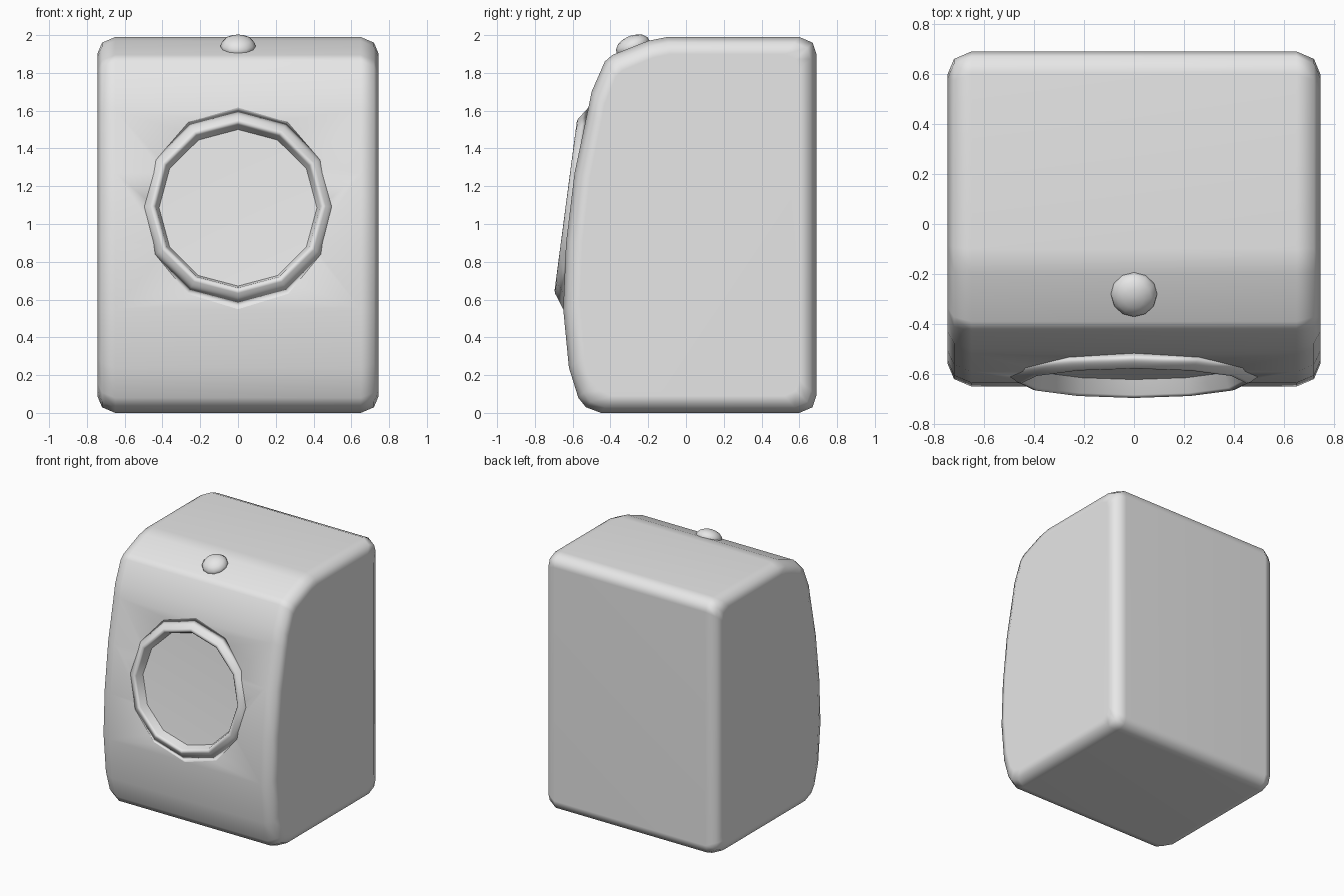
import bpy, bmesh
from math import sin, cos, pi, radians

cube = bpy.data.objects.get("Cube")
if cube:
    bpy.data.objects.remove(cube, do_unlink=True)

grey = bpy.data.materials.new("plain grey")
grey.use_nodes = True
colour = (0.8, 0.8, 0.8, 1)
grey.diffuse_color = colour
grey.node_tree.nodes["Principled BSDF"].inputs["Base Color"].default_value = colour


def loft(name, rings):
    """Skin a list of equal-sized point rings and cap both ends."""
    bm = bmesh.new()
    loops = [[bm.verts.new(p) for p in ring] for ring in rings]
    for a, b in zip(loops, loops[1:]):
        n = len(a)
        for i in range(n):
            j = (i + 1) % n
            bm.faces.new((a[i], a[j], b[j], b[i]))
    bm.faces.new(loops[0])
    bm.faces.new(loops[-1])
    bmesh.ops.recalc_face_normals(bm, faces=bm.faces)
    mesh = bpy.data.meshes.new(name)
    bm.to_mesh(mesh)
    bm.free()
    for f in mesh.polygons:
        f.use_smooth = True
    mesh.materials.append(grey)
    obj = bpy.data.objects.new(name, mesh)
    bpy.context.collection.objects.link(obj)
    return obj


def lathe(name, profile, sides, location, tilt):
    """Turn (radius, height) points about local z, then tilt towards the front."""
    rings = [[(r * cos(2 * pi * i / sides), r * sin(2 * pi * i / sides), h)
              for i in range(sides)] for r, h in profile]
    obj = loft(name, rings)
    obj.location = location
    obj.rotation_euler.x = radians(tilt)
    return obj


def even_shading(obj):
    mod = obj.modifiers.new("even_shading", 'WEIGHTED_NORMAL')
    mod.mode = 'FACE_AREA'


# Cabinet: side outline with a bowed front, rounded towards both flanks
outline = [(0.60, 0), (0.67, 0.03), (0.69, 0.09), (0.69, 1.90), (0.67, 1.96),
           (0.60, 1.99), (-0.10, 1.99), (-0.20, 1.97), (-0.39, 1.895),
           (-0.43, 1.86), (-0.50, 1.70), (-0.52, 1.60), (-0.59, 1.27),
           (-0.635, 0.90), (-0.65, 0.55), (-0.62, 0.24), (-0.57, 0.08),
           (-0.53, 0.03), (-0.45, 0)]
flank = [(0.745, 0.09), (0.72, 0.03), (0.65, 0)]


def section(x, inset):
    sy, sz = 1 - inset / 0.67, 1 - inset / 0.995
    return [(x, 0.02 + (y - 0.02) * sy, 0.995 + (z - 0.995) * sz)
            for y, z in outline]


stations = [(-x, d) for x, d in flank] + flank[::-1]
cabinet = loft("cabinet", [section(x, d) for x, d in stations])

# Round opening cut into the front
centre, lean = (0, -0.637, 1.095), 82.5
cutter = lathe("opening_cutter", [(0.44, -0.2), (0.44, 0.2)], 12, centre, lean)
cutter.hide_render = True
cutter.hide_viewport = True
cutter.display_type = 'WIRE'
cut = cabinet.modifiers.new("opening", 'BOOLEAN')
cut.object = cutter
cut.operation = 'DIFFERENCE'
cut.solver = 'EXACT'
even_shading(cabinet)

# Raised rim with its recessed round window
rim = lathe("window_rim", [(0.56, -0.07), (0.465, -0.004), (0.45, 0),
                           (0.435, -0.01), (0.415, -0.08), (0.405, -0.09),
                           (0.37, -0.1), (0.355, -0.11)], 12, centre, lean)
even_shading(rim)

# Domed button on the sloping top edge
button = lathe("top_button", [(0.08, -0.04), (0.093, 0), (0.09, 0.02),
                              (0.07, 0.042), (0.04, 0.055), (0.012, 0.06)],
               12, (0, -0.28, 1.937), 21.8)
